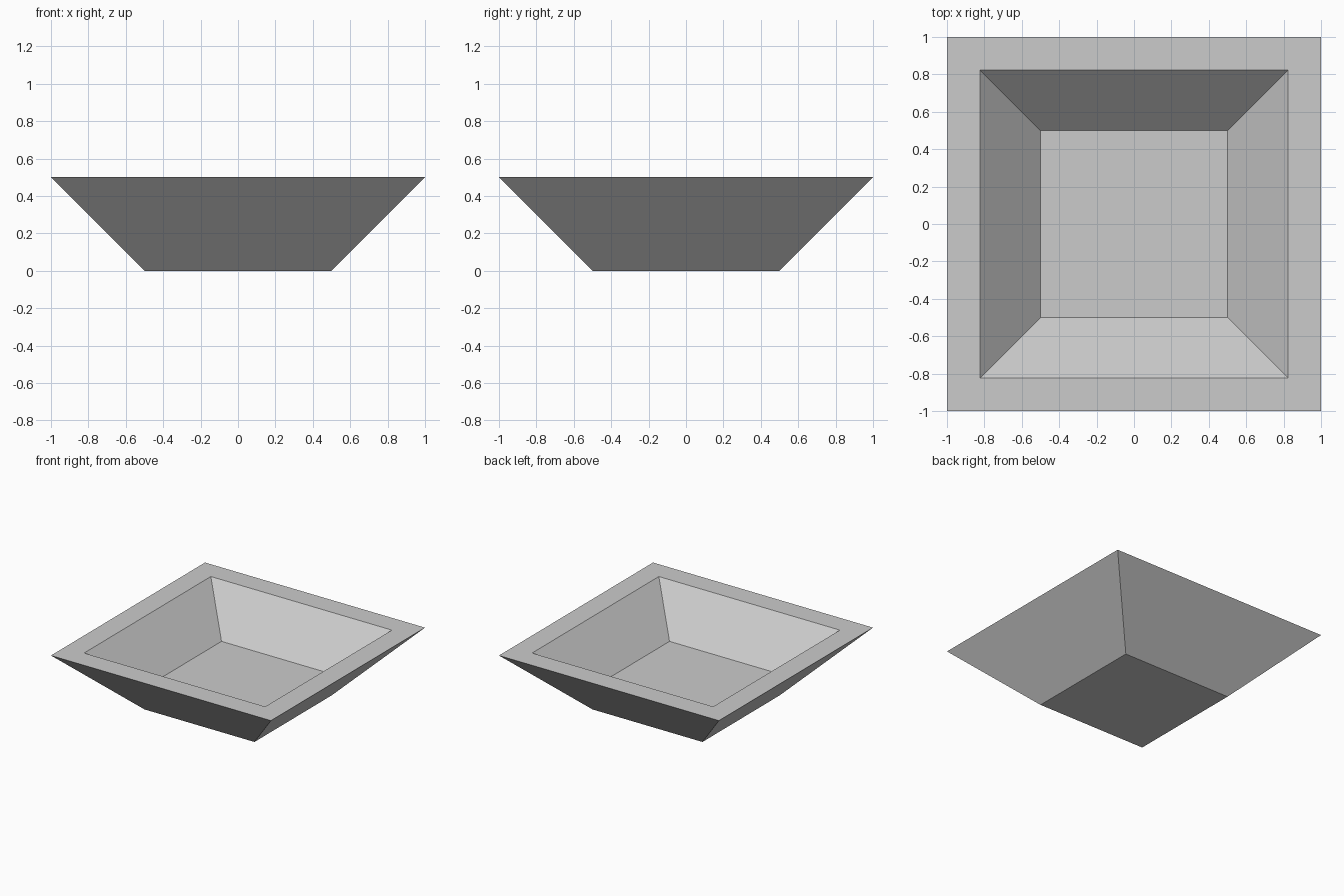
import bpy
import bmesh

if "Cube" in bpy.data.objects:
    bpy.data.objects.remove(bpy.data.objects["Cube"])

WALL = 0.177   # rim width, also the floor thickness
HEIGHT = 0.5

# Square rings (half width, height): outer base, outer rim, inner rim, inner floor
profile = [(0.5, 0), (1, HEIGHT), (1 - WALL, HEIGHT), (0.5, WALL)]

bm = bmesh.new()
rings = [[bm.verts.new((sx * r, sy * r, z))
          for sx, sy in ((-1, -1), (1, -1), (1, 1), (-1, 1))]
         for r, z in profile]

# Walls and rim
for lower, upper in zip(rings, rings[1:]):
    for i in range(4):
        j = (i + 1) % 4
        bm.faces.new((lower[i], lower[j], upper[j], upper[i]))

# Underside and inner floor
bm.faces.new(rings[0][::-1])
bm.faces.new(rings[-1])
bmesh.ops.recalc_face_normals(bm, faces=bm.faces)

mesh = bpy.data.meshes.new("square_bowl")
bm.to_mesh(mesh)
bm.free()
bowl = bpy.data.objects.new("square_bowl", mesh)
bpy.context.collection.objects.link(bowl)
